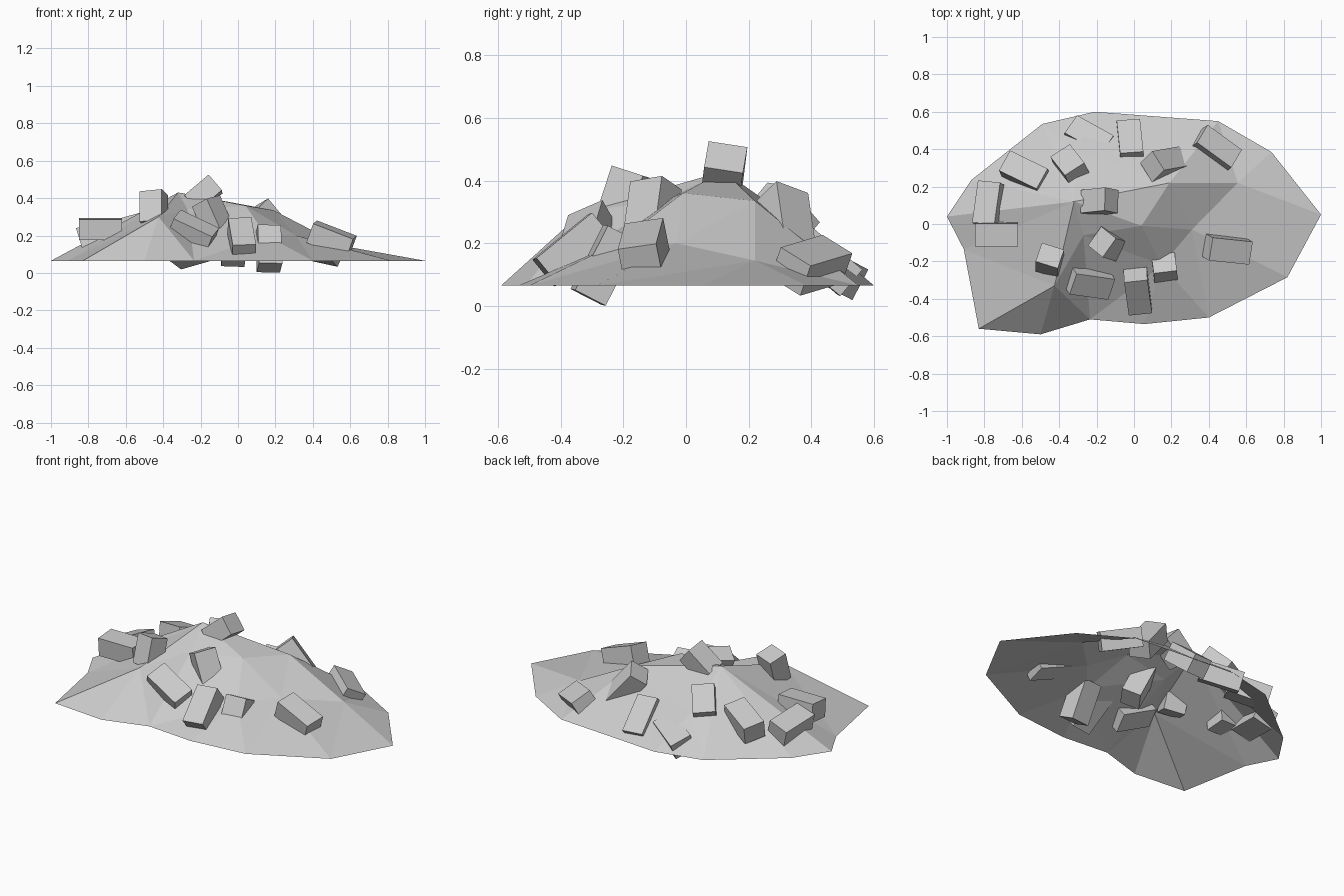
import bpy
import bmesh
from math import radians, sin, cos
from mathutils import Vector, Matrix
from mathutils.geometry import delaunay_2d_cdt

if "Cube" in bpy.data.objects:
    bpy.data.objects.remove(bpy.data.objects["Cube"])

# Mound: open faceted shell, flat rim plus a few peaks
rim = [(-1, .04), (-.91, -.135), (-.83, -.56), (-.5, -.59), (-.235, -.51),
       (.055, -.535), (.4, -.5), (.82, -.285), (1, .05), (.735, .385),
       (.45, .55), (-.21, .6), (-.49, .535), (-.87, .235)]
peaks = [(-.32, .12, .43), (.19, .22, .335), (.04, -.01, .36), (-.425, -.33, .3),
         (.31, -.03, .2), (.555, .22, .145), (-.27, -.06, .34),
         (.15, -.22, .2), (-.3, .39, .24)]
pts = [Vector((x, y, .065)) for x, y in rim] + [Vector(p) for p in peaks]
n = len(rim)
edges = [(i, (i + 1) % n) for i in range(n)] + [(0, n)]
res = delaunay_2d_cdt([p.xy for p in pts], edges, [], 1, 1e-5)
mesh = bpy.data.meshes.new("rubble_mound")
mesh.from_pydata([(v.x, v.y, pts[o[0]].z) for v, o in zip(res[0], res[3])], [],
                 [tuple(f) for f in res[2]])
mound = bpy.data.objects.new("rubble_mound", mesh)
bpy.context.collection.objects.link(mound)


def brick(i, x, y, z, yaw, pitch):
    """Block along a yawed, pitched axis, its top facing out of the slope."""
    w, p = radians(yaw), radians(pitch)
    a = Vector((cos(p) * cos(w), cos(p) * sin(w), sin(p)))
    s = Vector((x * .4, y * 1.3, 1)).cross(a).normalized()
    rot = Matrix((a, s, a.cross(s))).transposed().to_4x4()
    length = .17 if pitch > 35 else .23
    bm = bmesh.new()
    bmesh.ops.create_cube(bm, size=1, matrix=Matrix.Translation((x, y, z)) @ rot
                          @ Matrix.Diagonal((length, .125, .11, 1)))
    me = bpy.data.meshes.new(f"brick_{i:02d}")
    bm.to_mesh(me)
    bm.free()
    bpy.context.collection.objects.link(bpy.data.objects.new(me.name, me))


# Bricks: x, y, z, yaw, pitch
bricks = [
    (-.775, .105, .19, 82, -8), (-.735, -.055, .235, 0, 0), (-.45, -.195, .345, 90, 72),
    (-.24, -.31, .22, -8, -25), (-.125, -.11, .28, -17, -65), (.02, -.36, .18, -82, -39),
    (.165, -.26, .13, -86, -63), (.5, -.135, .18, -6, -21), (-.185, .12, .42, 6, 40),
    (-.585, .275, .23, -26, 14), (-.34, .31, .29, -52, 42), (-.24, .455, .12, -29, 14),
    (-.02, .435, .15, 96, -40), (.17, .32, .26, 10, -50), (.435, .4, .13, -36, -10)]
for i, b in enumerate(bricks):
    brick(i + 1, *b)
